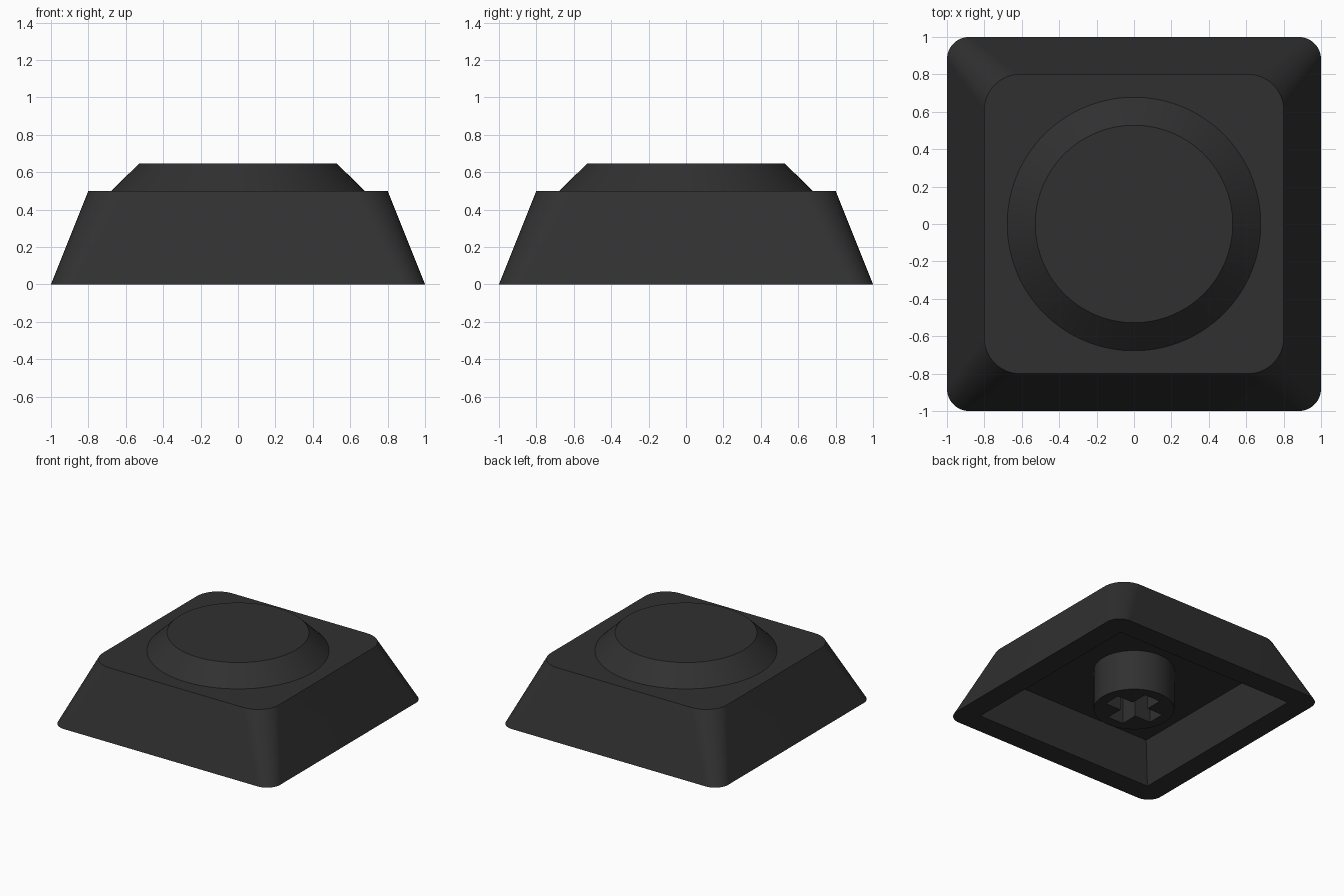
import bpy, bmesh, math

if "Cube" in bpy.data.objects:
    bpy.data.objects.remove(bpy.data.objects["Cube"])

charcoal = bpy.data.materials.new("charcoal plastic")
charcoal.diffuse_color = (0.03, 0.03, 0.03, 1)
charcoal.use_nodes = True
charcoal.node_tree.nodes["Principled BSDF"].inputs["Base Color"].default_value = charcoal.diffuse_color

K = 24               # points per quarter of every loop
N = 4 * K


def rounded_square(half, radius, z):
    pts = []
    for q in range(4):
        a0 = q * math.pi / 2
        cx = (half - radius) * (1 if q in (0, 3) else -1)
        cy = (half - radius) * (1 if q in (0, 1) else -1)
        for i in range(K):
            a = a0 + math.pi / 2 * i / (K - 1)
            pts.append((cx + radius * math.cos(a), cy + radius * math.sin(a), z))
    return pts


def circle(radius, z):
    return [(radius * math.cos((i + 0.5) * math.tau / N),
             radius * math.sin((i + 0.5) * math.tau / N), z) for i in range(N)]


def loft(name, loops):
    """Closed solid through loops of equal length, listed from bottom to top."""
    bm = bmesh.new()
    rings = [[bm.verts.new(p) for p in loop] for loop in loops]
    n = len(loops[0])
    for a, b in zip(rings, rings[1:]):
        for i in range(n):
            j = (i + 1) % n
            bm.faces.new((a[i], a[j], b[j], b[i]))
    bm.faces.new(rings[0][::-1])
    bm.faces.new(rings[-1])
    mesh = bpy.data.meshes.new(name)
    bm.to_mesh(mesh)
    bm.free()
    obj = bpy.data.objects.new(name, mesh)
    bpy.context.collection.objects.link(obj)
    mesh.materials.append(charcoal)
    return obj


def cut(target, cutter):
    mod = target.modifiers.new("cut", 'BOOLEAN')
    mod.operation, mod.solver, mod.object = 'DIFFERENCE', 'EXACT', cutter
    activate(target)
    bpy.ops.object.modifier_apply(modifier=mod.name)
    bpy.data.objects.remove(cutter)


def activate(obj):
    bpy.ops.object.select_all(action='DESELECT')
    obj.select_set(True)
    bpy.context.view_layer.objects.active = obj


def square(half, z):
    return [(x * half, y * half, z) for x, y in ((-1, -1), (1, -1), (1, 1), (-1, 1))]


# Cap: sloped rounded sides, flat shoulder, raised round plateau
cap = loft("cap", [rounded_square(1.0, 0.12, 0), rounded_square(0.8, 0.19, 0.5),
                   circle(0.678, 0.5), circle(0.528, 0.647)])

# Hollow underside with sloping inner walls
CEILING = 0.335
mouth, ceiling = 0.82, 0.742
slope = (mouth - ceiling) / CEILING
cut(cap, loft("cavity_cutter", [square(mouth + 0.1 * slope, -0.1), square(ceiling, CEILING)]))

# Stem: round post with a cross-shaped socket
stem = loft("stem", [circle(0.303, 0), circle(0.303, CEILING)])
L, W = 0.217, 0.072
arm = [(L, -W), (L, W), (W, W)]
cross = []
for q in range(4):
    c, s = round(math.cos(q * math.pi / 2)), round(math.sin(q * math.pi / 2))
    cross += [(x * c - y * s, x * s + y * c) for x, y in arm]
cut(stem, loft("socket_cutter", [[(x, y, z) for x, y in cross] for z in (-0.1, CEILING + 0.1)]))

for obj in (cap, stem):
    activate(obj)
    bpy.ops.object.shade_smooth_by_angle(angle=math.radians(25))
